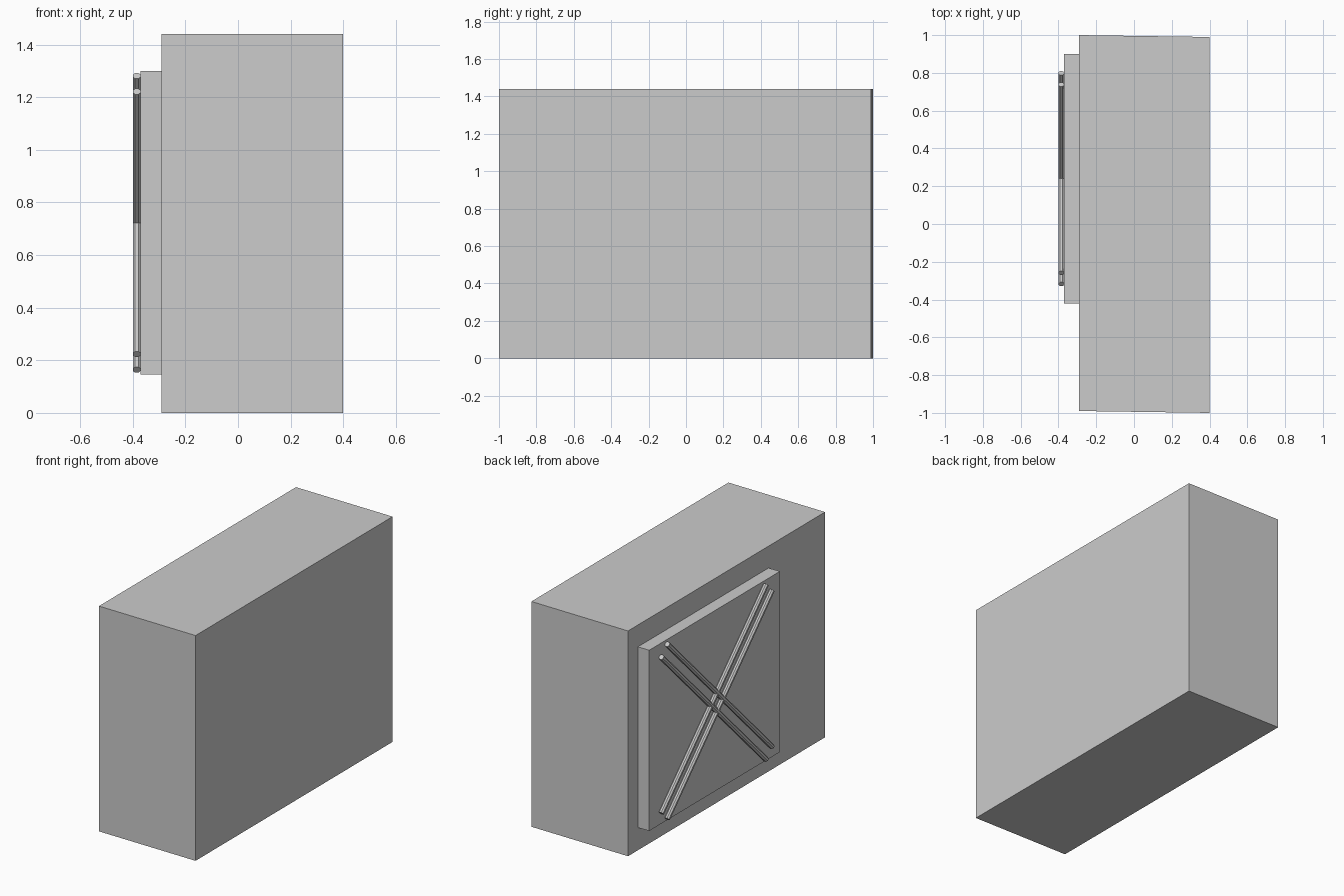
import bpy, bmesh, math
from mathutils import Matrix, Vector

cube = bpy.data.objects.get("Cube")
if cube:
    bpy.data.objects.remove(cube, do_unlink=True)

GREY = (0.6, 0.6, 0.6, 1)
mat = bpy.data.materials.new("plain_grey")
mat.use_nodes = True
mat.diffuse_color = GREY
mat.node_tree.nodes["Principled BSDF"].inputs["Base Color"].default_value = GREY


def finish(name, bm):
    mesh = bpy.data.meshes.new(name)
    bm.to_mesh(mesh)
    bm.free()
    mesh.materials.append(mat)
    obj = bpy.data.objects.new(name, mesh)
    bpy.context.collection.objects.link(obj)
    return obj


def box(name, low, high, shear=0):
    """Box between two corners, with y sliding back along x by the shear."""
    low, high = Vector(low), Vector(high)
    bm = bmesh.new()
    bmesh.ops.create_cube(bm, size=1)
    for v in bm.verts:
        side = v.co.x
        v.co = (low + high) / 2 + v.co * (high - low)
        v.co.y -= shear * side
    return finish(name, bm)


def rail(name, centre, length, radius, angle, offset):
    """Eight-sided rod lying in the yz plane, moved sideways by the offset."""
    bm = bmesh.new()
    bmesh.ops.create_cone(bm, cap_ends=True, segments=8, radius1=radius,
                          radius2=radius, depth=length)
    # turn a flat side of the rod towards the panel
    bmesh.ops.transform(bm, verts=bm.verts, matrix=(
        Matrix.Translation(centre) @ Matrix.Rotation(angle, 4, 'X')
        @ Matrix.Translation((0, offset, 0))
        @ Matrix.Rotation(math.pi / 8, 4, 'Z')))
    return finish(name, bm)


# Main block, very slightly skewed
box("main_block", (-0.29, -0.995, 0), (0.40, 0.995, 1.44), shear=0.01)

# Raised panel on the side
box("side_panel", (-0.37, -0.42, 0.145), (-0.29, 0.90, 1.30))

# Two crossing pairs of rails on the panel
for label, turn in (("rising", 1), ("falling", -1)):
    for place, shift in (("upper", 1), ("lower", -1)):
        rail(f"{label}_{place}_rail", (-0.385, 0.24, 0.7225),
             1.496, 0.0163, turn * math.pi / 4, shift * 0.042)
